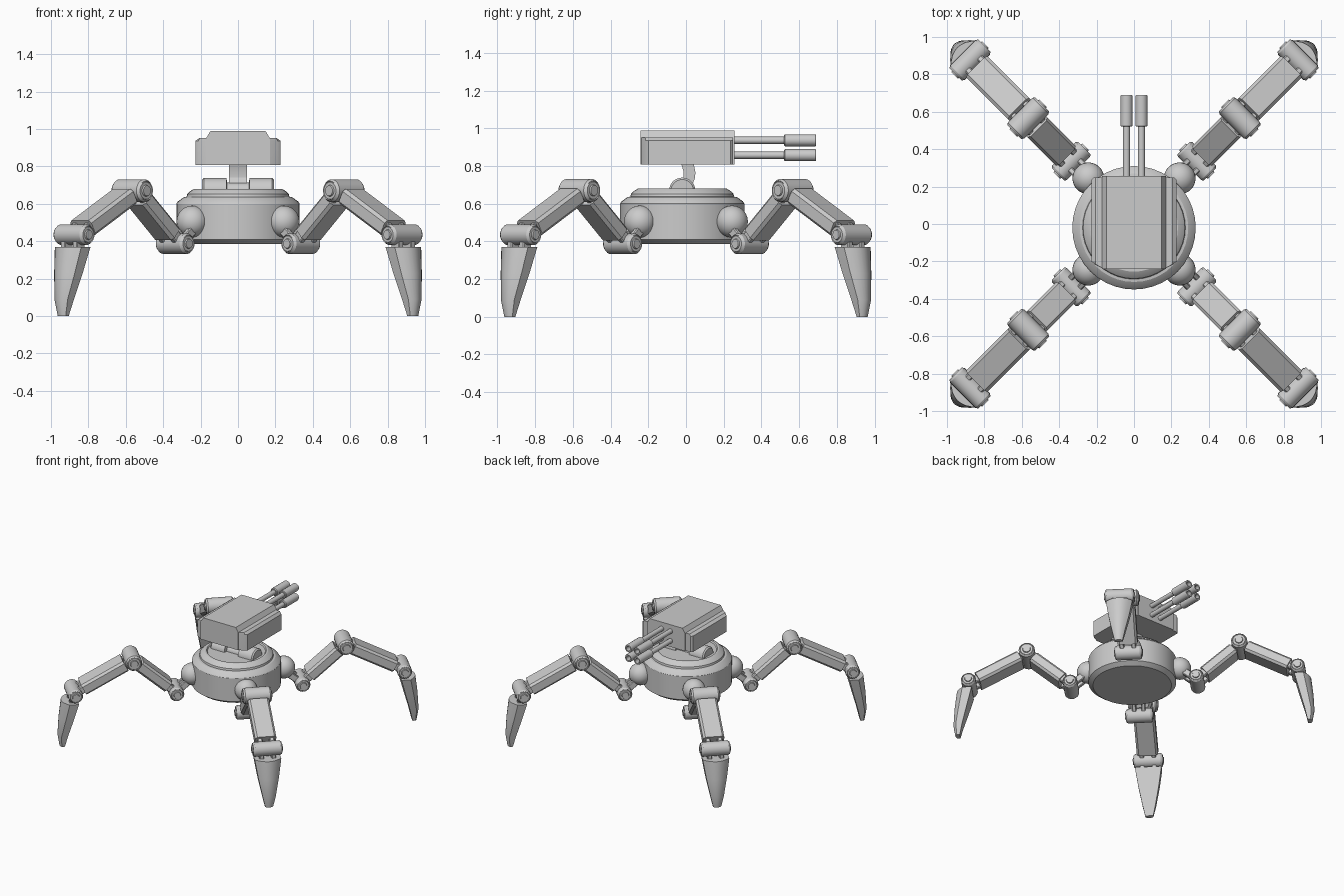
import bpy, bmesh, math
from mathutils import Matrix, Vector

if "Cube" in bpy.data.objects:
    bpy.data.objects.remove(bpy.data.objects["Cube"])

T = Matrix.Translation


def finish(name, bm, mat=Matrix(), bevel=0.0):
    bmesh.ops.remove_doubles(bm, verts=bm.verts, dist=1e-5)
    bmesh.ops.recalc_face_normals(bm, faces=bm.faces)
    if bevel:
        bmesh.ops.bevel(bm, geom=list(bm.edges), offset=bevel, segments=1, affect='EDGES')
    bm.transform(mat)
    me = bpy.data.meshes.new(name)
    bm.to_mesh(me)
    bm.free()
    ob = bpy.data.objects.new(name, me)
    bpy.context.collection.objects.link(ob)
    return ob


def lathe(name, prof, mat=Matrix(), n=28):
    """Revolve (radius, height) points about local z."""
    bm = bmesh.new()
    vs = [bm.verts.new((r, 0, h)) for r, h in prof]
    es = [bm.edges.new(p) for p in zip(vs, vs[1:])]
    bmesh.ops.spin(bm, geom=vs + es, axis=(0, 0, 1), cent=(0, 0, 0),
                   angle=math.tau, steps=n, use_duplicate=False)
    return finish(name, bm, mat)


def loft(name, rings, mat=Matrix(), bevel=0.0):
    """Join closed rings of 3D points and cap both ends."""
    bm = bmesh.new()
    rs = [[bm.verts.new(p) for p in ring] for ring in rings]
    n = len(rs[0])
    for a, b in zip(rs, rs[1:]):
        for i in range(n):
            j = (i + 1) % n
            bm.faces.new((a[i], a[j], b[j], b[i]))
    bm.faces.new(rs[0])
    bm.faces.new(rs[-1])
    return finish(name, bm, mat, bevel)


def box(name, size, mat, bevel=0.0):
    x, y, z = (s / 2 for s in size)
    ring = [(-x, -y), (x, -y), (x, y), (-x, y)]
    return loft(name, [[(a, b, h) for a, b in ring] for h in (-z, z)], mat, bevel)


def joint(name, r, half, mat):
    """Pivot drum across the leg with chamfered rims and raised end caps."""
    prof = [(0, half + .008), (r * .45, half + .008), (r * .5, half), (r * .75, half),
            (r * .8, half - .004), (r * .85, half), (r, half - .012)]
    prof += [(a, -h) for a, h in reversed(prof)]
    lathe(name, prof, mat @ Matrix.Rotation(math.pi / 2, 4, 'X'), 24)


def limb(name, a, b, width, thick, mat, gap_a, gap_b):
    """Chamfered bar between two pivots (radius, height), with fork lugs."""
    d = Vector((b[0] - a[0], 0, b[1] - a[1]))
    L = d.length
    m = mat @ T((a[0], 0, a[1])) @ Matrix.Rotation(-math.atan2(d.z, d.x), 4, 'Y')
    w, t, c = width / 2, thick / 2, .016
    ring = [(-w + c, -t), (w - c, -t), (w, -t + c), (w, t - c),
            (w - c, t), (-w + c, t), (-w, t - c), (-w, -t + c)]
    loft(name, [[(x, y, z) for y, z in ring] for x in (gap_a, L - gap_b)], m)
    for y in (-.045, .045):
        for x in (.055, L - .055):
            box(name + "_lug", (.08, .035, .06), m @ T((x, y, 0)), .006)


# hull
lathe("hull", [(0, .385), (.295, .385), (.33, .41), (.33, .60), (.322, .612), (.29, .635),
               (.275, .637), (.272, .652), (.255, .668), (.235, .68), (.222, .68),
               (.215, .67), (0, .67)], T((0, -.02, 0)), 40)

# turret mount: trunnion drums with a slimmer middle
lathe("turret_trunnion", [(0, -.192), (.06, -.192), (.07, -.182), (.07, -.062), (.045, -.058),
                          (.045, .058), (.07, .062), (.07, .182), (.06, .192), (0, .192)],
      T((0, -.02, .668)) @ Matrix.Rotation(math.pi / 2, 4, 'Y'), 28)

# bent neck
neck = [(-.05, .68), (.03, .69), (.047, .735), (.05, .765), (.04, .815),
        (-.027, .815), (-.014, .775), (-.014, .74), (-.03, .715)]
loft("turret_neck", [[(x, y, z) for y, z in neck] for x in (-.048, .048)])

# gun housing: central block and side pods
core = [(-.17, .807), (.17, .807), (.17, .952), (.148, .988), (-.148, .988), (-.17, .952)]
loft("gun_housing", [[(x, y, z) for x, z in core] for y in (-.24, .257)])
for s in (-1, 1):
    plan = [(.165, -.238), (.212, -.215), (.228, -.2), (.228, .235), (.215, .248), (.165, .248)]
    rings = [[(s * min(x, lim), y, z) for x, y in plan]
             for z, lim in ((.807, .228), (.936, .228), (.952, .206))]
    loft("side_pod", rings)

# four barrels with hollow muzzles
for x in (-.04, .04):
    for z in (.857, .936):
        lathe("barrel", [(0, .23), (.019, .23), (.019, .52), (.027, .52), (.032, .525),
                         (.032, .685), (.029, .69), (.019, .69), (.019, .6), (0, .6)],
              T((x, 0, z)) @ Matrix.Rotation(-math.pi / 2, 4, 'X'), 16)

# four identical legs, built along local x and turned to the diagonals
hip, knee, ankle = (.475, .387), (.80, .67), (1.24, .435)
for k in range(4):
    m = Matrix.Rotation(math.radians(45 + 90 * k), 4, 'Z')

    # shoulder ball
    arc = [(.085 * math.sin(math.pi * i / 14), -.085 * math.cos(math.pi * i / 14))
           for i in range(15)]
    lathe("shoulder_ball", arc, m @ T((.345, 0, .505)), 28)
    for y in (-.035, .035):
        box("shoulder_lug", (.15, .03, .05),
            m @ T((.41, y, .435)) @ Matrix.Rotation(math.radians(40), 4, 'Y'), .005)

    # joints and limbs
    joint("hip_joint", .055, .10, m @ T((hip[0], 0, hip[1])))
    joint("knee_joint", .061, .105, m @ T((knee[0], 0, knee[1])))
    joint("ankle_joint", .055, .108, m @ T((ankle[0], 0, ankle[1])))
    limb("thigh", hip, knee, .15, .09, m, .08, .065)
    limb("shin", knee, ankle, .16, .092, m, .065, .075)

    # foot: flat inside, rounded outside, tapering to the tip
    rings = []
    for z, ri, re, rb, w in ((.37, 1.215, 1.285, 1.335, .10), (.23, 1.252, 1.312, 1.352, .078),
                             (.09, 1.29, 1.338, 1.36, .05), (0, 1.31, 1.333, 1.345, .03)):
        ring = [(ri, -w, z)]
        ring += [(re + (rb - re) * (1 - (i / 4) ** 2), w * i / 4, z) for i in range(-4, 5)]
        rings.append(ring + [(ri, w, z)])
    loft("foot", rings, m)
    for y in (-.045, .045):
        box("foot_lug", (.06, .035, .07), m @ T((1.25, y, .385)), .005)

# smooth curved surfaces, keep hard edges
bpy.ops.object.select_all(action='SELECT')
bpy.context.view_layer.objects.active = bpy.context.selected_objects[0]
bpy.ops.object.shade_smooth_by_angle(angle=math.radians(25))
